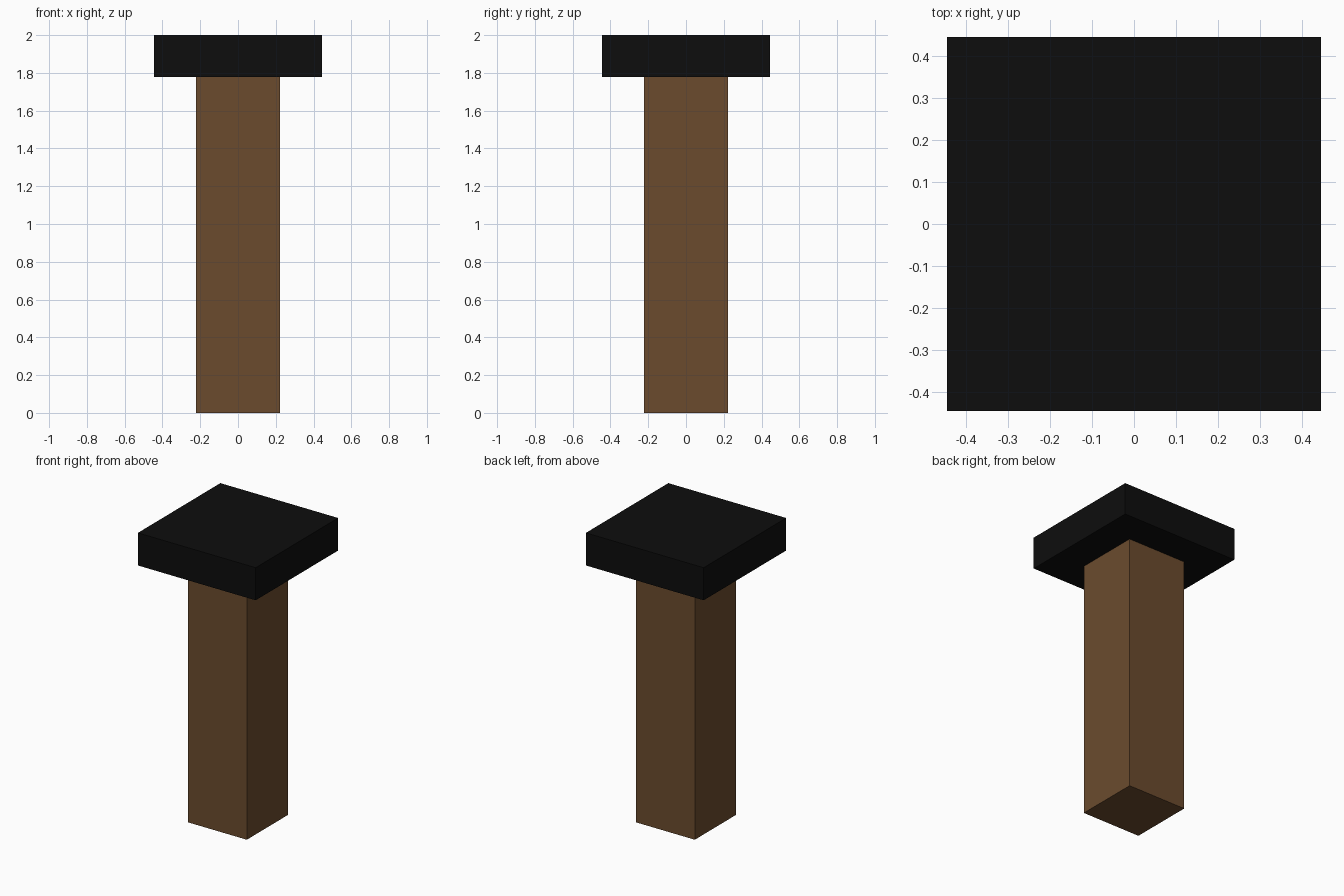
import bpy

if "Cube" in bpy.data.objects:
    bpy.data.objects.remove(bpy.data.objects["Cube"])

U = 2 / 9  # one ninth of the total height


def material(name, rgb):
    mat = bpy.data.materials.new(name)
    mat.diffuse_color = (*rgb, 1)
    mat.use_nodes = True
    mat.node_tree.nodes["Principled BSDF"].inputs["Base Color"].default_value = mat.diffuse_color
    return mat


def box(name, width, z0, z1, mat):
    """Square block centred on the z axis, from z0 to z1."""
    bpy.ops.mesh.primitive_cube_add(size=1, location=(0, 0, (z0 + z1) / 2))
    ob = bpy.context.object
    ob.name = name
    ob.scale = (width, width, z1 - z0)
    bpy.ops.object.transform_apply(location=False, rotation=False, scale=True)
    ob.data.materials.append(mat)
    return ob


brown = material("wood brown", (0.147, 0.071, 0.027))
black = material("black", (0.004, 0.004, 0.004))

# Tall square post
box("post", 2 * U, 0, 8 * U, brown)

# Flat square cap
box("cap", 4 * U, 8 * U, 9 * U, black)
